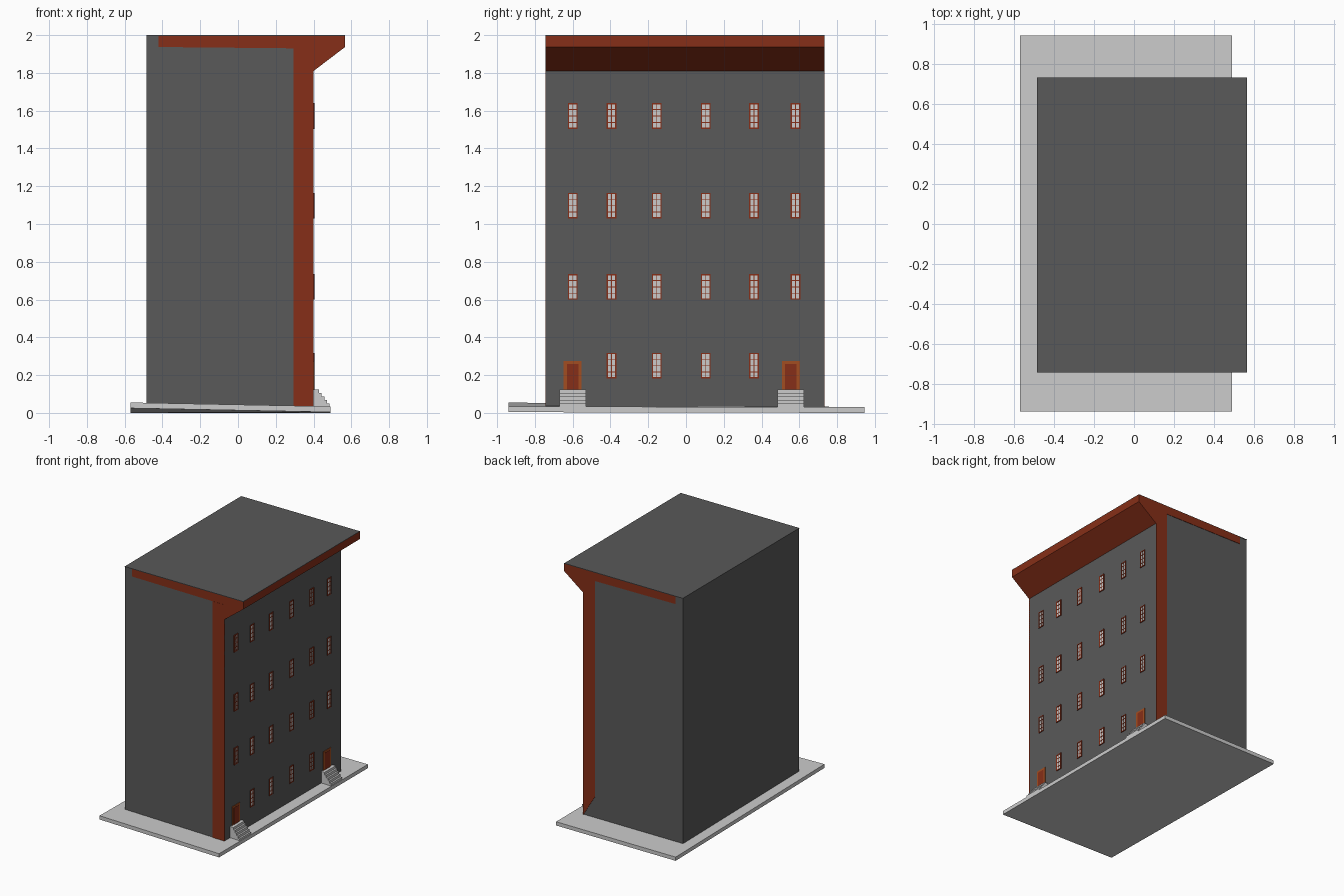
import bpy, bmesh

if "Cube" in bpy.data.objects:
    bpy.data.objects.remove(bpy.data.objects["Cube"])


def material(name, rgb):
    m = bpy.data.materials.new(name)
    m.diffuse_color = (*rgb, 1)
    m.use_nodes = True
    m.node_tree.nodes["Principled BSDF"].inputs["Base Color"].default_value = m.diffuse_color
    return m


DARK = material("dark_grey", (0.1, 0.1, 0.1))
RED = material("brick_red", (0.24, 0.028, 0.009))
ORANGE = material("door_orange", (0.36, 0.075, 0.015))
GREY = None


def finish(name, bm, mat):
    bmesh.ops.recalc_face_normals(bm, faces=bm.faces)
    me = bpy.data.meshes.new(name)
    bm.to_mesh(me)
    bm.free()
    ob = bpy.data.objects.new(name, me)
    bpy.context.collection.objects.link(ob)
    if mat:
        me.materials.append(mat)
    return ob


def add_box(bm, x, y, z):
    verts = bmesh.ops.create_cube(bm, size=1)["verts"]
    for v in verts:
        for i, (a, b) in enumerate((x, y, z)):
            v.co[i] = b if v.co[i] > 0 else a


def box(name, x, y, z, mat=GREY):
    bm = bmesh.new()
    add_box(bm, x, y, z)
    return finish(name, bm, mat)


def prism(name, profile, y0, y1, mat=GREY):
    """Extrude an x-z profile along y."""
    bm = bmesh.new()
    face = bm.faces.new([bm.verts.new((x, y0, z)) for x, z in profile])
    ext = bmesh.ops.extrude_face_region(bm, geom=[face])["geom"]
    for v in ext:
        if isinstance(v, bmesh.types.BMVert):
            v.co.y = y1
    return finish(name, bm, mat)


# Pavement slab, its front edge lifted a little, most at the left
slab = box("pavement", (-0.57, 0.49), (-0.94, 0.945), (0, 0.03))
for v in slab.data.vertices:
    if v.co.y < 0:
        v.co.z += 0.025 if v.co.x < 0 else 0.004

# Main block and overhanging roof
WALL_X = 0.40
box("walls", (-0.485, WALL_X), (-0.74, 0.73), (0.025, 1.997), DARK)
box("roof_sheet", (-0.485, 0.567), (-0.743, 0.733), (1.996, 2.0), DARK)
prism("cornice", [(-0.42, 1.937), (0.30, 1.93), (WALL_X - 0.01, 1.80), (WALL_X, 1.81),
                  (0.567, 1.937), (0.567, 1.996), (-0.42, 1.996)], -0.743, 0.733, RED)

# Corner strips on both side walls; the rear one is cut off at a slant
prism("front_corner_strip", [(0.295, 0.035), (0.40, 0.03), (0.40, 1.93), (0.295, 1.93)],
      -0.744, -0.735, RED)
prism("rear_corner_strip", [(0.295, 0.20), (0.398, 0.03), (0.398, 1.93), (0.295, 1.93)],
      0.725, 0.733, RED)

# Windows: red frame and glazing bars over light panes
W, H, T = 0.026, 0.068, 0.007


def window(name, y, z):
    box(name + "_panes", (0.395, 0.4015), (y - W + T / 2, y + W - T / 2),
        (z - H + T / 2, z + H - T / 2))
    bm = bmesh.new()
    for s in (-1, 1):
        ys, zs = sorted((y + s * W, y + s * (W - T))), sorted((z + s * H, z + s * (H - T)))
        add_box(bm, (0.395, 0.406), ys, (z - H, z + H))
        add_box(bm, (0.395, 0.4055), (y - W, y + W), zs)
    add_box(bm, (0.395, 0.404), (y - 0.002, y + 0.002), (z - H, z + H))
    for k in (-1, 0, 1):
        zk = z + k * H / 2
        add_box(bm, (0.395, 0.404), (y - W, y + W), (zk - 0.002, zk + 0.002))
    finish(name + "_frame", bm, RED)


columns = (-0.60, -0.395, -0.155, 0.105, 0.36, 0.58)
for r, z in enumerate((0.25, 0.667, 1.097, 1.572)):
    for c, y in enumerate(columns):
        if r > 0 or 0 < c < 5:
            window(f"window_{r}_{c}", y, z)

# Doors with stepped stoops
for side, y in (("left", -0.60), ("right", 0.555)):
    box(f"{side}_door_frame", (0.39, 0.404), (y - 0.048, y + 0.048), (0.11, 0.275), ORANGE)
    box(f"{side}_door", (0.39, 0.406), (y - 0.031, y + 0.031), (0.12, 0.26), RED)
    profile = [(0.39, 0.025), (0.485, 0.025)]
    for k in range(5):
        x = 0.485 - 0.014 * k
        profile += [(x, 0.03 + 0.019 * (k + 1)), (x - 0.014, 0.03 + 0.019 * (k + 1))]
    profile += [(0.39, 0.125)]
    prism(f"{side}_steps", profile, y - 0.071, y + 0.071)
